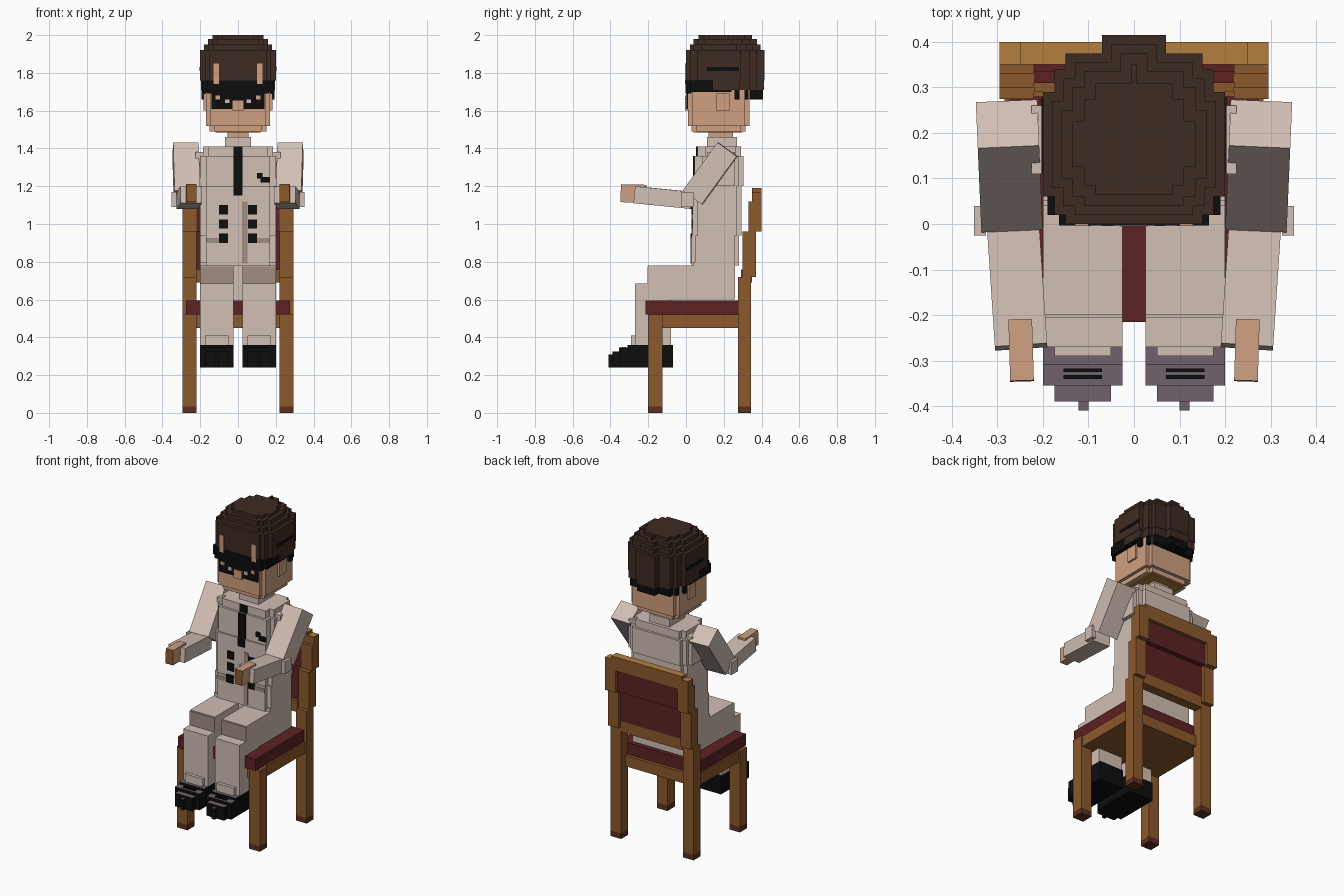
import bpy
import bmesh
from mathutils import Matrix, Vector

default_cube = bpy.data.objects.get("Cube")
if default_cube:
    bpy.data.objects.remove(default_cube)


def make_material(name, red, green, blue):
    material = bpy.data.materials.new(name)
    material.use_nodes = True
    color = (red, green, blue, 1)
    material.diffuse_color = color
    material.node_tree.nodes["Principled BSDF"].inputs["Base Color"].default_value = color
    return material


suit = make_material("pale suit", .64, .52, .46)
suit_shade = make_material("suit seam", .36, .27, .23)
skin = make_material("skin", .62, .35, .22)
hair = make_material("dark brown hair", .048, .024, .016)
black = make_material("black", .004, .004, .004)
shoe_top = make_material("purple grey leather", .16, .12, .15)
wood = make_material("wood", .26, .1, .025)
light_wood = make_material("light wood", .45, .21, .05)
cushion_red = make_material("dark red cushion", .11, .016, .017)
foot_brown = make_material("foot brown", .1, .03, .015)


def finish(name, material, bm):
    bmesh.ops.recalc_face_normals(bm, faces=bm.faces)
    mesh = bpy.data.meshes.new(name)
    bm.to_mesh(mesh)
    bm.free()
    mesh.materials.append(material)
    obj = bpy.data.objects.new(name, mesh)
    bpy.context.scene.collection.objects.link(obj)
    return obj


def add_box(bm, x, y, z):
    low, high = Vector((x[0], y[0], z[0])), Vector((x[1], y[1], z[1]))
    placement = Matrix.Translation((low + high) / 2) @ Matrix.Diagonal((*(high - low), 1))
    bmesh.ops.create_cube(bm, size=1, matrix=placement)


def box(name, material, x, y, z):
    """One box; a plain number for x means a half width about the middle."""
    bm = bmesh.new()
    add_box(bm, x if isinstance(x, tuple) else (-x, x), y, z)
    return finish(name, material, bm)


def pair(name, material, x, y, z):
    """The same box on the left (+x) and on the right."""
    return [box("left_" + name, material, x, y, z),
            box("right_" + name, material, (-x[1], -x[0]), y, z)]


def limb_pair(name, material, start, end, width, depth):
    """A box running between two points, on both sides."""
    objects = []
    for side, sign in (("left_", 1), ("right_", -1)):
        a = Vector((start[0] * sign, start[1], start[2]))
        b = Vector((end[0] * sign, end[1], end[2]))
        turn = (b - a).to_track_quat("Y", "Z").to_matrix().to_4x4()
        size = Matrix.Diagonal((width, (b - a).length, depth, 1))
        bm = bmesh.new()
        bmesh.ops.create_cube(bm, size=1, matrix=Matrix.Translation((a + b) / 2) @ turn @ size)
        objects.append(finish(side + name, material, bm))
    return objects


def stepped(name, material, plan, layers):
    """Stack of layers; each repeats a stepped round plan, drawn in by an inset."""
    bm = bmesh.new()
    for inset, bottom, top in layers:
        for half, front, back in plan:
            half_in = half - inset
            add_box(bm, (-half_in, half_in), (front + inset, back - inset), (bottom, top))
    return finish(name, material, bm)


def paint(objects, material, direction):
    """Give the faces that point in a direction another colour."""
    for obj in objects:
        obj.data.materials.append(material)
        for face in obj.data.polygons:
            if face.normal.dot(Vector(direction)) > .8:
                face.material_index = len(obj.data.materials) - 1


UP, FRONT = (0, 0, 1), (0, -1, 0)

# Chair legs, feet and seat
post_x = (.22, .295)
pair("front_leg", wood, x=post_x, y=(-.2, -.125), z=(.035, .52))
pair("back_leg", wood, x=post_x, y=(.275, .345), z=(.035, .72))
pair("front_foot", foot_brown, x=post_x, y=(-.2, -.125), z=(0, .035))
pair("back_foot", foot_brown, x=post_x, y=(.275, .345), z=(0, .035))
box("seat_frame", wood, x=.26, y=(-.19, .3), z=(.45, .52))
pair("seat_side_rail", wood, x=(.255, .285), y=(-.19, .3), z=(.45, .52))
box("seat_cushion", cushion_red, x=.275, y=(-.215, .28), z=(.52, .595))

# Chair back, leaning backwards in steps
pair("lower_post", wood, x=post_x, y=(.3, .37), z=(.72, .96))
pair("upper_post", wood, x=post_x, y=(.33, .4), z=(.96, 1.12))
box("back_lower_rail", wood, x=.22, y=(.29, .35), z=(.69, .76))
box("back_lower_panel", cushion_red, x=.22, y=(.31, .35), z=(.76, .96))
box("back_upper_panel", cushion_red, x=.22, y=(.335, .38), z=(.96, 1.1))
top_rail = box("back_top_rail", wood, x=.25, y=(.35, .4), z=(1.1, 1.19))
rail_ends = pair("back_rail_end", wood, x=(.25, .295), y=(.35, .4), z=(1.1, 1.17))
paint([top_rail] + rail_ends, light_wood, UP)

# Legs
box("pelvis", suit, x=.2, y=(.04, .26), z=(.6, .8))
pair("thigh", suit, x=(.025, .2), y=(-.2, .26), z=(.6, .78))
thigh_fronts = pair("knee", suit, x=(.025, .2), y=(-.205, -.19), z=(.68, .775))
paint(thigh_fronts, suit_shade, FRONT)
pair("shin", suit, x=(.025, .2), y=(-.27, -.08), z=(.36, .685))
pair("trouser_cuff", suit, x=(.05, .175), y=(-.29, -.26), z=(.36, .41))

# Shoes
shoes = pair("shoe_body", black, x=(.025, .2), y=(-.31, -.07), z=(.24, .36))
shoes += pair("shoe_instep", black, x=(.025, .2), y=(-.355, -.3), z=(.24, .345))
shoes += pair("shoe_toe", black, x=(.05, .175), y=(-.39, -.35), z=(.24, .325))
shoes += pair("shoe_tip", black, x=(.1, .122), y=(-.41, -.38), z=(.24, .31))
paint(shoes, shoe_top, UP)
for row, lace_y in enumerate((-.325, -.34)):
    pair(f"lace_{row}", black, x=(.07, .155), y=(lace_y, lace_y + .008), z=(.342, .35))

# Torso in stacked steps
stepped("lower_torso", suit, [(.2, .05, .26), (.17, .03, .28)], [(0, .78, .94)])
stepped("middle_torso", suit, [(.2, .06, .27), (.17, .035, .295)], [(0, .94, 1.2)])
stepped("upper_torso", suit, [(.2, .085, .28), (.17, .045, .305)],
        [(0, 1.2, 1.36), (.015, 1.36, 1.41)])
pair("shoulder", suit, x=(.18, .225), y=(.11, .26), z=(1.2, 1.38))
box("collar", suit, x=.07, y=(.11, .27), z=(1.4, 1.46))
box("neck", skin, x=.055, y=(.12, .25), z=(1.44, 1.5))

# Painted details on the jacket
box("lower_tie", black, x=.025, y=(.029, .037), z=(1.15, 1.2))
box("middle_tie", black, x=.025, y=(.037, .046), z=(1.2, 1.36))
box("upper_tie", black, x=.025, y=(.053, .062), z=(1.36, 1.41))
box("breast_badge", black, x=(.12, .17), y=(.037, .046), z=(1.22, 1.25))
box("badge_corner", black, x=(.1, .13), y=(.037, .046), z=(1.24, 1.27))
box("lower_seam", suit_shade, x=(.02, .05), y=(.025, .031), z=(.79, .94))
box("upper_seam", suit_shade, x=(.02, .05), y=(.03, .036), z=(.94, 1.12))
pair("hem_patch", suit_shade, x=(.06, .17), y=(.027, .031), z=(.9, .925))
for row, height in enumerate((.9, .975, 1.05)):
    front = .023 if row == 0 else .029
    pair(f"button_{row}", black, x=(.052, .1), y=(front, front + .009),
         z=(height, height + .05))

# Arms and hands
limb_pair("upper_arm", suit, start=(.278, .22, 1.395), end=(.27, .035, 1.14),
          width=.135, depth=.125)
limb_pair("forearm", suit, start=(.268, .03, 1.125), end=(.248, -.27, 1.155),
          width=.115, depth=.09)
pair("elbow_cuff", suit, x=(.325, .352), y=(-.025, .04), z=(1.09, 1.17))
hands = limb_pair("hand", skin, start=(.25, -.21, 1.16), end=(.246, -.345, 1.163),
                  width=.052, depth=.095)
paint(hands, wood, FRONT)

# Head
stepped("head", skin, [(.17, .035, .31), (.145, .01, .335)],
        [(.02, 1.49, 1.52), (0, 1.52, 1.78)])
box("chin_shadow", light_wood, x=.12, y=(.04, .3), z=(1.484, 1.493))
pair("ear", skin, x=(.165, .182), y=(.16, .23), z=(1.6, 1.69))

# Hair
round_plan = [(.2, .06, .29), (.175, .02, .34), (.15, 0, .375), (.07, 0, .415)]
stepped("hair_cap", hair, round_plan,
        [(0, 1.76, 1.92), (.02, 1.92, 1.95), (.04, 1.95, 1.98), (.065, 1.98, 2)])
back_plan = [(half, max(front, .14), back) for half, front, back in round_plan]
stepped("hair_back", hair, back_plan, [(.003, 1.71, 1.76)])
nape_plan = [(half, .25, back) for half, front, back in round_plan]
stepped("hair_lower_edge", black, nape_plan, [(.008, 1.66, 1.71)])
pair("forehead_streak", skin, x=(.1, .13), y=(-.004, .004), z=(1.74, 1.85))
pair("side_hair_mark", black, x=(.195, .203), y=(.11, .28), z=(1.81, 1.83))

# Dark band, eyes and nose
box("brow_band", black, x=.165, y=(-.003, .03), z=(1.69, 1.76))
pair("temple_band", black, x=(.165, .19), y=(.02, .24), z=(1.7, 1.76))
box("eye_band", black, x=.14, y=(.002, .011), z=(1.61, 1.695))
pair("eye_white", suit, x=(.045, .07), y=(-.004, .004), z=(1.64, 1.66))
pair("eye_corner", skin, x=(.095, .12), y=(-.004, .004), z=(1.66, 1.68))
box("nose", skin, x=.03, y=(-.005, .02), z=(1.6, 1.655))
